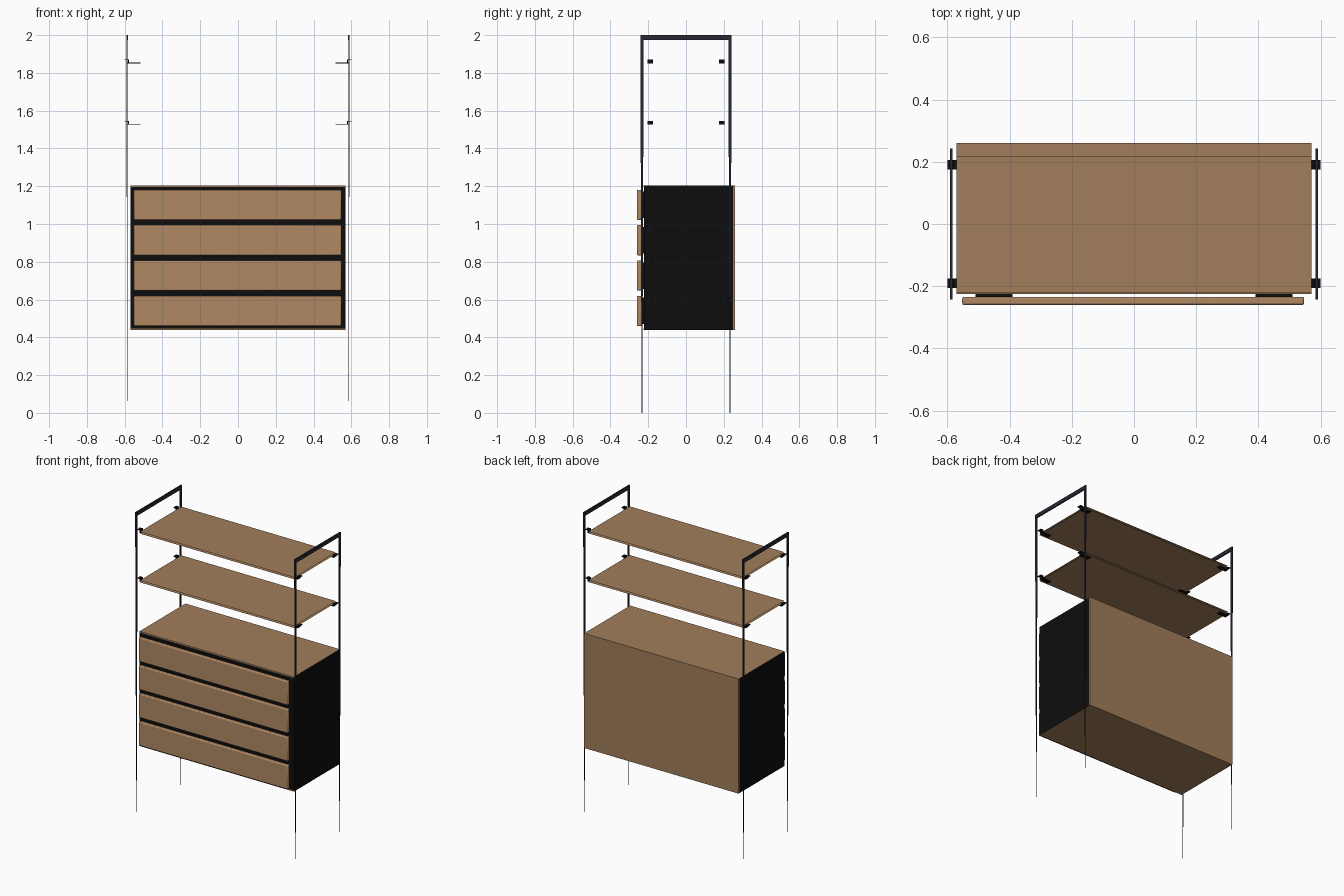
import bpy, bmesh
from mathutils import Vector

cube = bpy.data.objects.get("Cube")
if cube:
    bpy.data.objects.remove(cube)


def material(name, rgb):
    m = bpy.data.materials.new(name)
    m.use_nodes = True
    m.diffuse_color = (*rgb, 1)
    bsdf = next(n for n in m.node_tree.nodes if n.type == 'BSDF_PRINCIPLED')
    bsdf.inputs["Base Color"].default_value = (*rgb, 1)
    return m


OAK = material("oak panel", (0.36, 0.21, 0.105))
DRAWER = material("drawer oak", (0.44, 0.25, 0.125))
BLACK = material("matte black", (0.004, 0.004, 0.004))
METAL = material("dark metal", (0.025, 0.018, 0.032))


def add(name, bm, mats):
    me = bpy.data.meshes.new(name)
    bm.to_mesh(me)
    bm.free()
    ob = bpy.data.objects.new(name, me)
    bpy.context.collection.objects.link(ob)
    for m in mats:
        me.materials.append(m)
    return ob


def fill_box(bm, lo, hi):
    """Add a box between two opposite corners."""
    verts = bmesh.ops.create_cube(bm, size=1)["verts"]
    lo, hi = Vector(lo), Vector(hi)
    for v in verts:
        v.co = (lo + hi) / 2 + v.co * (hi - lo)
    return verts


def box(name, lo, hi, mats):
    bm = bmesh.new()
    fill_box(bm, lo, hi)
    return add(name, bm, mats)


# Cabinet carcass: oak outside, black sides and front
X, FRONT, BACK, LOW, HIGH = 0.57, -0.222, 0.25, 0.44, 1.205
carcass = box("cabinet", (-X, FRONT, LOW), (X, BACK, HIGH), [OAK, BLACK])
for f in carcass.data.polygons:
    f.material_index = int(abs(f.normal.x) > 0.5 or f.normal.y < -0.5)
box("back_panel", (-X, BACK, LOW), (X, 0.26, HIGH), [OAK])

# Thin oak lipping round the front
for name, z in (("lower_lipping", LOW), ("upper_lipping", HIGH - 0.008)):
    box(name, (-X, FRONT - 0.003, z), (X, FRONT, z + 0.008), [OAK])

# Four drawer fronts with rounded edges, each on two black spacers
for i in range(4):
    z = 0.46 + i * 0.187
    d = box(f"drawer_front_{i + 1}", (-0.552, -0.26, z), (0.547, -0.234, z + 0.16), [DRAWER])
    b = d.modifiers.new("soft edge", 'BEVEL')
    b.width, b.segments = 0.006, 2
    bpy.context.view_layer.objects.active = d
    d.select_set(True)
    bpy.ops.object.shade_smooth_by_angle(angle=0.6)
    d.select_set(False)
    for side, x in (("right", -0.45), ("left", 0.45)):
        box(f"{side}_drawer_spacer_{i + 1}", (x - 0.06, -0.236, z + 0.01),
            (x + 0.06, FRONT, z + 0.15), [BLACK])

# Side frames: flat posts tapering to the floor, joined by a top rail
for side, s in (("right", -1), ("left", 1)):
    for end, e in (("front", -1), ("back", 1)):
        bm = bmesh.new()
        verts = fill_box(bm, (-0.003, -0.009, 0), (0.003, 0.009, 2))
        for v in verts:
            taper = 1 if v.co.z > 1 else 0.2
            v.co.x = s * 0.587 + v.co.x * taper
            v.co.y = e * 0.233 + v.co.y * taper
        bmesh.ops.recalc_face_normals(bm, faces=bm.faces)
        add(f"{side}_{end}_post", bm, [METAL])
    box(f"{side}_top_rail", (s * 0.587 - 0.004, -0.242, 1.974),
        (s * 0.587 + 0.004, 0.242, 2), [METAL])

# Two shelves, each a pair of sheets, on angled brackets
for level, z in (("lower", 1.543), ("upper", 1.868)):
    bm = bmesh.new()
    for height in (z, z - 0.012):
        corners = [(-X, FRONT), (X, FRONT), (X, 0.217), (-X, 0.217)]
        bm.faces.new([bm.verts.new((x, y, height)) for x, y in corners])
    add(f"{level}_shelf", bm, [OAK])
    for side, s in (("right", -1), ("left", 1)):
        for end, y in (("front", -0.19), ("back", 0.19)):
            bm = bmesh.new()
            for x1, x2, z1, z2 in ((0.517, 0.585, -0.017, -0.013),
                                   (0.578, 0.583, -0.017, 0.003),
                                   (0.578, 0.6, -0.001, 0.003)):
                xs = sorted((s * x1, s * x2))
                fill_box(bm, (xs[0], y - 0.015, z + z1), (xs[1], y + 0.015, z + z2))
            add(f"{level}_{side}_{end}_bracket", bm, [BLACK])
